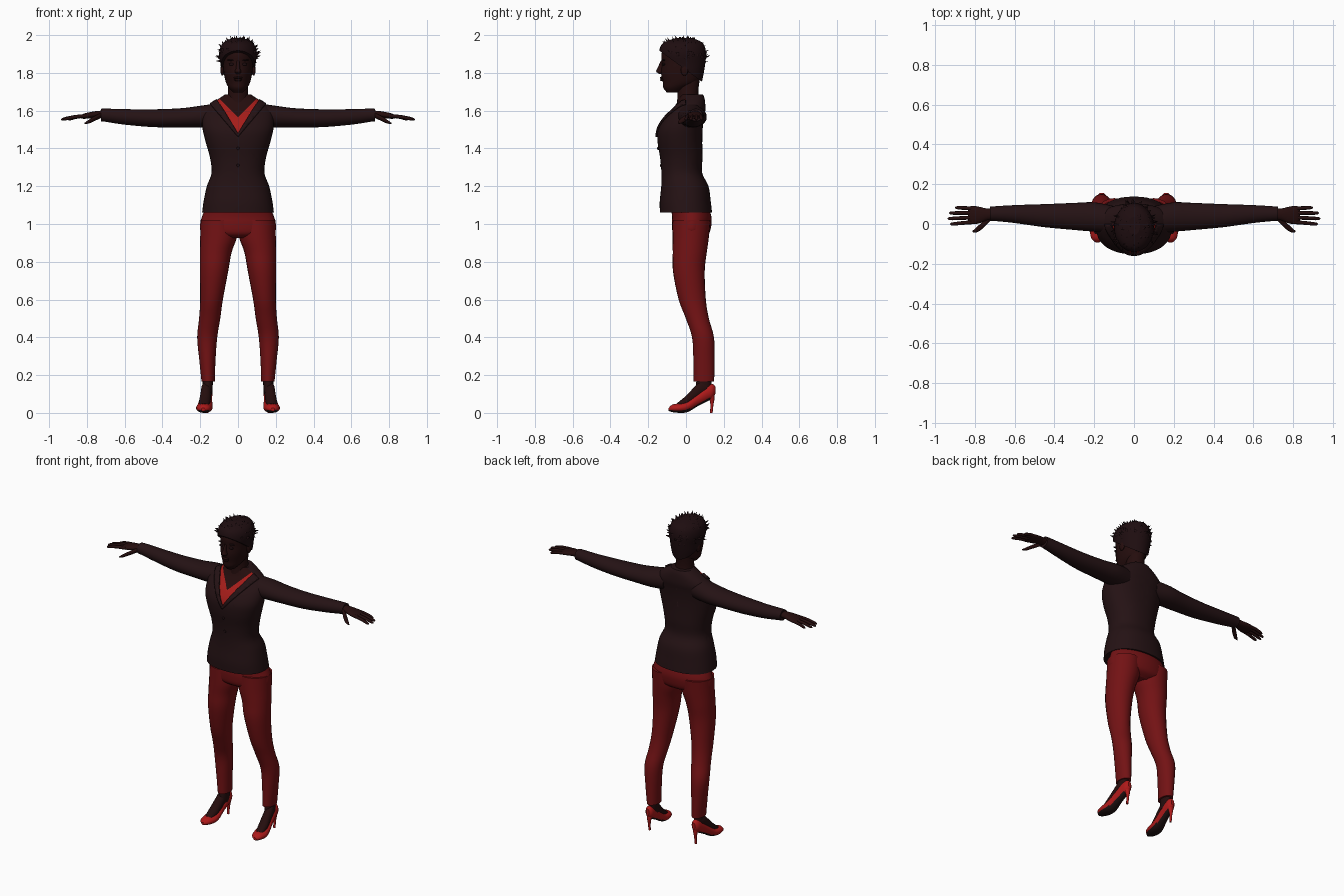
import bpy, bmesh, math, random
from mathutils import Vector, Matrix

random.seed(4)
if "Cube" in bpy.data.objects:
    bpy.data.objects.remove(bpy.data.objects["Cube"], do_unlink=True)


def material(name, r, g, b):
    m = bpy.data.materials.new(name)
    m.use_nodes = True
    m.diffuse_color = (r, g, b, 1)
    bsdf = next(n for n in m.node_tree.nodes if n.type == 'BSDF_PRINCIPLED')
    bsdf.inputs["Base Color"].default_value = (r, g, b, 1)
    bsdf.inputs["Roughness"].default_value = 0.8
    return m


JACKET = material("dark jacket", .018, .006, .007)
SKIN = material("dark skin", .018, .004, .004)
HAIR = material("dark hair", .013, .004, .005)
TROUSERS = material("deep red trousers", .17, .006, .007)
SHOES = material("bright red shoes", .42, .01, .01)
SHIRT = material("red shirt", .38, .012, .01)
SOLE = material("dark sole", .014, .006, .006)


def finish(name, bm, mats, rule=None):
    for f in bm.faces:
        f.smooth = len(f.verts) < 8
        if rule:
            f.material_index = rule(f.calc_center_median(), f.normal)
    me = bpy.data.meshes.new(name)
    bm.to_mesh(me)
    bm.free()
    ob = bpy.data.objects.new(name, me)
    for m in mats:
        me.materials.append(m)
    bpy.context.collection.objects.link(ob)
    return ob


def spline(rings, sub):
    """Smoothly interpolate the ring values."""
    out, last = [], len(rings) - 1
    for i in range(last):
        a, b, c, d = (rings[max(0, min(last, i + k))] for k in (-1, 0, 1, 2))
        for s in range(sub):
            t = s / sub
            out.append([q + .5 * t * (r - p + t * (2 * p - 5 * q + 4 * r - w + t * (3 * (q - r) + w - p)))
                        for p, q, r, w in zip(a, b, c, d)])
    return out + [list(rings[-1])]


def loft_mesh(rings, axis='z', side=1, seg=24, sub=4, power=2.0):
    """Rings are (position on axis, two centre coordinates, two radii)."""
    bm = bmesh.new()
    loops = []
    for t, u, v, ru, rv in spline(rings, sub):
        loop = []
        for k in range(seg):
            a = 2 * math.pi * k / seg
            c, s = math.cos(a), math.sin(a)
            p = u + max(ru, .001) * math.copysign(abs(c) ** (2 / power), c)
            q = v + max(rv, .001) * math.copysign(abs(s) ** (2 / power), s)
            x, y, z = {'x': (t, p, q), 'y': (p, t, q), 'z': (p, q, t)}[axis]
            loop.append(bm.verts.new((x * side, y, z)))
        loops.append(loop)
    for a, b in zip(loops, loops[1:]):
        for k in range(seg):
            n = (k + 1) % seg
            bm.faces.new((a[k], a[n], b[n], b[k]))
    bm.faces.new(loops[0])
    bm.faces.new(loops[-1])
    bmesh.ops.recalc_face_normals(bm, faces=bm.faces)
    bm.normal_update()
    return bm


def loft(name, rings, mat, rule=None, extra=(), **kw):
    return finish(name, loft_mesh(rings, **kw), [mat, *extra], rule)


def ball(name, centre, size, mat):
    bm = bmesh.new()
    bmesh.ops.create_uvsphere(bm, u_segments=14, v_segments=10, radius=1,
                              matrix=Matrix.Translation(centre) @ Matrix.Diagonal((*size, 1)))
    return finish(name, bm, [mat])


def cut(bm, point, normal, **kw):
    bmesh.ops.bisect_plane(bm, geom=bm.verts[:] + bm.edges[:] + bm.faces[:],
                           plane_co=point, plane_no=normal, **kw)


# Jacket body: neckline lines are cut into the surface, then coloured
BODY = [(1.06, 0, 0, .19, .138), (1.12, 0, -.004, .182, .135), (1.2, 0, -.006, .165, .125),
        (1.27, 0, -.022, .14, .108), (1.35, 0, -.025, .148, .112), (1.43, 0, -.032, .17, .118),
        (1.5, 0, -.03, .187, .118), (1.56, 0, -.01, .19, .105), (1.6, 0, .012, .182, .09),
        (1.635, 0, .025, .145, .077), (1.665, 0, .03, .1, .068), (1.685, 0, .03, .07, .06)]
NECKLINE, LAPEL, SHIRT_TOP = (.63, 1.48), (.85, 1.46), (1.0, 1.565)


def inside(c, line):
    return c.y < 0 and abs(c.x) < line[0] * (c.z - line[1])


def body_mesh():
    bm = loft_mesh(BODY, seg=40, power=2.25)
    cut(bm, (0, 0, 0), (0, 1, 0))
    for slope, z in (NECKLINE, LAPEL, SHIRT_TOP):
        for s in (-1, 1):
            cut(bm, (0, 0, z), (s, 0, -slope))
    bm.normal_update()
    return bm


def body_rule(c, n):
    if inside(c, NECKLINE):
        return 2 if inside(c, SHIRT_TOP) else 1
    return 0


finish("jacket_body", body_mesh(), [JACKET, SHIRT, SKIN], body_rule)

# Lapels: the band beside the neckline, thickened
bm = body_mesh()
unwanted = [f for f in bm.faces if not inside(f.calc_center_median(), LAPEL)
            or inside(f.calc_center_median(), NECKLINE)]
bmesh.ops.delete(bm, geom=unwanted, context='FACES')
lapels = finish("lapels", bm, [JACKET])
solid = lapels.modifiers.new("thickness", 'SOLIDIFY')
solid.thickness, solid.offset = .009, 1

for z, y in ((1.4, -.148), (1.31, -.133)):
    ball("jacket_button", (0, y, z), (.008, .005, .008), HAIR)

# Hips
loft("trouser_hips", [(1.09, 0, .02, .17, .1), (1.04, 0, .03, .19, .104), (1, 0, .03, .2, .105),
                      (.95, 0, .027, .19, .095), (.925, 0, .025, .1, .06)], TROUSERS, seg=32)

# Neck and head
loft("neck", [(1.56, 0, .01, .07, .07), (1.64, 0, .012, .06, .06), (1.7, 0, .01, .053, .055),
              (1.78, 0, .015, .05, .06)], SKIN)
loft("head", [(1.695, 0, -.07, .025, .03), (1.72, 0, -.056, .048, .064), (1.75, 0, -.03, .064, .093),
              (1.8, 0, -.024, .075, .108), (1.85, 0, -.02, .08, .108), (1.9, 0, -.02, .08, .11),
              (1.95, 0, -.018, .066, .09), (1.975, 0, -.015, .03, .045)], SKIN, seg=28)
loft("nose", [(1.795, 0, -.13, .011, .012), (1.807, 0, -.136, .017, .022), (1.825, 0, -.131, .011, .02),
              (1.865, 0, -.123, .007, .01)], SKIN, seg=12)
ball("upper_lip", (0, -.129, 1.774), (.024, .01, .006), SKIN)
ball("lower_lip", (0, -.126, 1.763), (.021, .011, .007), SKIN)

# Hair cap, trimmed from forehead down to nape
bm = loft_mesh([(1.73, 0, .01, .062, .07), (1.8, 0, -.01, .086, .104), (1.85, 0, -.015, .093, .117),
                (1.9, 0, -.018, .1, .124), (1.94, 0, -.018, .092, .117), (1.965, 0, -.015, .07, .095),
                (1.984, 0, -.01, .03, .045)], seg=32)
cut(bm, (0, 0, 1.815), (0, .73, 1), clear_inner=True)
bmesh.ops.holes_fill(bm, edges=[e for e in bm.edges if e.is_boundary], sides=0)
finish("hair_cap", bm, [HAIR])

# Short spiky tufts
bm = bmesh.new()
made = 0
while made < 110:
    d = Vector((random.gauss(0, 1), random.gauss(0, 1), random.gauss(.4, 1))).normalized()
    p = Vector((d.x * .094, -.018 + d.y * .117, 1.89 + d.z * .083))
    if p.z < 1.835 - .73 * p.y:
        continue
    lean = (d + Vector((random.uniform(-.5, .5), random.uniform(-.7, .2), .4))).normalized()
    tip = p + lean * random.uniform(.018, .038)
    tip.z, tip.y = min(tip.z, 2.0), max(tip.y, -.155)
    u = lean.orthogonal().normalized() * .012
    w = lean.cross(u)
    base = [bm.verts.new(p - d * .006 + u * math.cos(a) + w * math.sin(a))
            for a in (0, math.pi / 2, math.pi, 3 * math.pi / 2)]
    top = bm.verts.new(tip)
    for k in range(4):
        bm.faces.new((base[k], base[(k + 1) % 4], top))
    made += 1
bm.normal_update()
finish("hair_tufts", bm, [HAIR])

for side, label in ((1, "left_"), (-1, "right_")):
    # Face details
    ball(label + "ear", (side * .083, -.008, 1.815), (.01, .02, .03), SKIN)
    ball(label + "eye", (side * .034, -.118, 1.845), (.015, .008, .007), HAIR)
    ball(label + "eyebrow", (side * .036, -.117, 1.868), (.021, .008, .004), HAIR)

    # Sleeve
    loft(label + "sleeve", [(.1, .02, 1.575, .07, .065), (.2, .035, 1.568, .074, .058),
                            (.3, .038, 1.562, .068, .051), (.45, .042, 1.56, .058, .047),
                            (.6, .05, 1.567, .045, .041), (.7, .052, 1.576, .037, .035),
                            (.725, .052, 1.577, .036, .033)], JACKET, axis='x', side=side)

    # Hand
    loft(label + "palm", [(.69, .05, 1.58, .026, .021), (.74, .048, 1.58, .03, .019),
                          (.78, .045, 1.576, .042, .017), (.815, .045, 1.571, .046, .014),
                          (.835, .045, 1.567, .036, .008)], SKIN, axis='x', side=side, seg=16)
    for finger, y0, y1, length in (("index", .01, 0, .925), ("middle", .033, .027, .937),
                                   ("ring", .056, .055, .93), ("little", .078, .082, .9)):
        loft(label + finger + "_finger",
             [(.8, y0, 1.573, .01, .01), ((.8 + length) / 2, (y0 + y1) / 2, 1.567, .0095, .0095),
              (length - .012, y1, 1.556, .008, .008), (length, y1, 1.553, .002, .002)],
             SKIN, axis='x', side=side, seg=10)
    loft(label + "thumb", [(.725, .03, 1.575, .016, .014), (.76, -.005, 1.558, .017, .013),
                           (.79, -.028, 1.542, .014, .01), (.812, -.038, 1.533, .003, .003)],
         SKIN, axis='x', side=side, seg=12)

    # Trouser leg
    loft(label + "trouser_leg", [(1.02, .1, .03, .098, .1), (.93, .103, .025, .097, .096),
                                 (.85, .118, .02, .084, .09), (.75, .127, .015, .075, .084),
                                 (.6, .14, .033, .06, .072), (.5, .15, .06, .056, .061),
                                 (.4, .163, .09, .053, .058), (.28, .162, .095, .043, .056),
                                 (.165, .158, .095, .035, .054)], TROUSERS, side=side)

    # Foot and high heeled shoe
    loft(label + "ankle", [(.22, .158, .095, .026, .036), (.16, .16, .094, .027, .04),
                           (.1, .163, .09, .026, .045)], SKIN, side=side, seg=16)
    loft(label + "foot", [(-.05, .18, .036, .022, .014), (0, .176, .06, .03, .03),
                          (.04, .171, .09, .029, .043), (.08, .167, .125, .027, .045),
                          (.11, .164, .13, .024, .035)], SKIN, axis='y', side=side, seg=16)
    loft(label + "shoe", [(-.092, .184, .018, .01, .008), (-.072, .182, .024, .032, .02),
                          (-.03, .179, .026, .043, .026), (.01, .175, .036, .04, .031),
                          (.06, .17, .07, .033, .036), (.11, .165, .102, .029, .042),
                          (.14, .163, .115, .024, .038), (.155, .162, .12, .01, .02)],
         SHOES, rule=lambda c, n: 1 if n.z < -.6 else 0, extra=[SOLE], axis='y', side=side)
    loft(label + "heel", [(0, .163, .134, .007, .007), (.04, .163, .137, .008, .008),
                          (.07, .163, .137, .013, .013), (.1, .163, .128, .022, .022)],
         SHOES, side=side, seg=12)
